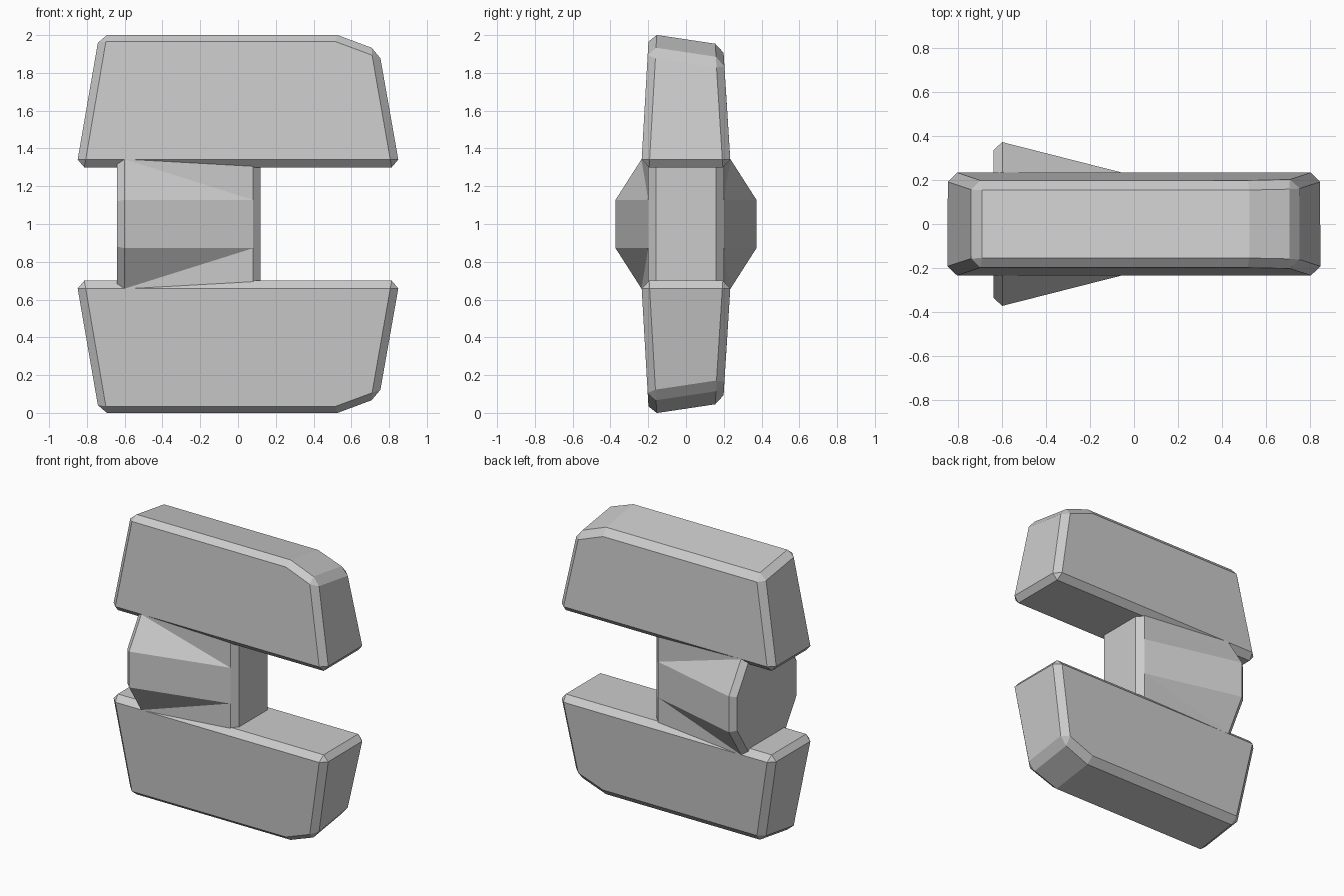
import bpy, bmesh, math

if "Cube" in bpy.data.objects:
    bpy.data.objects.remove(bpy.data.objects["Cube"])


def finish(bm, name):
    bmesh.ops.recalc_face_normals(bm, faces=bm.faces)
    mesh = bpy.data.meshes.new(name)
    bm.to_mesh(mesh)
    bm.free()
    obj = bpy.data.objects.new(name, mesh)
    bpy.context.collection.objects.link(obj)
    return obj


def block(name, flip):
    """Tapered bar with a clipped corner, sloping outer face and chamfered edges."""
    profile = [(-0.856, 0.30), (0.856, 0.30), (0.747, 0.917), (0.525, 1.0), (-0.735, 1.0)]
    bm = bmesh.new()
    rings = []
    for side in (-1, 1):
        ring = []
        for x, h in profile:
            y = side * (0.237 - 0.058 * (h - 0.30))
            if h > 0.5:
                h -= 0.15 * (y + 0.15)
            ring.append(bm.verts.new((x, y, 1 + flip * h)))
        bm.faces.new(ring)
        rings.append(ring)
    a, b = rings
    for i in range(5):
        j = (i + 1) % 5
        bm.faces.new((a[i], a[j], b[j], b[i]))
    bmesh.ops.recalc_face_normals(bm, faces=bm.faces)
    sharp = [e for e in bm.edges if e.calc_face_angle() > math.radians(30)]
    bmesh.ops.bevel(bm, geom=sharp, offset=0.042, offset_type='OFFSET',
                    segments=1, profile=0.5, affect='EDGES')
    return finish(bm, name)


def connector():
    """Neck lofted along x, flaring into wedges at its left end."""
    # x, outer y, outer half height, inner y, inner half height
    sections = [(-0.64, 0.337, 0.12, 0.205, 0.325),
                (-0.60, 0.373, 0.128, 0.236, 0.342),
                (0.08, 0.20, 0.128, 0.20, 0.38),
                (0.12, 0.16, 0.128, 0.16, 0.38)]
    bm = bmesh.new()
    rings = []
    for x, ya, za, yb, zb in sections:
        pts = [(ya, za), (yb, zb), (-yb, zb), (-ya, za),
               (-ya, -za), (-yb, -zb), (yb, -zb), (ya, -za)]
        rings.append([bm.verts.new((x, y, 1 + z)) for y, z in pts])
    for k, (r, s) in enumerate(zip(rings, rings[1:])):
        for i in range(8):
            j = (i + 1) % 8
            if k == 1 and i in (0, 4):
                bm.faces.new((r[i], r[j], s[i]))
                bm.faces.new((r[j], s[j], s[i]))
            elif k == 1 and i in (2, 6):
                bm.faces.new((r[i], r[j], s[j]))
                bm.faces.new((r[i], s[j], s[i]))
            else:
                bm.faces.new((r[i], r[j], s[j], s[i]))
    bm.faces.new(rings[0])
    bm.faces.new(rings[-1])
    return finish(bm, "connector_neck")


# Mirrored upper and lower bars joined by the neck
block("upper_block", 1)
block("lower_block", -1)
connector()
